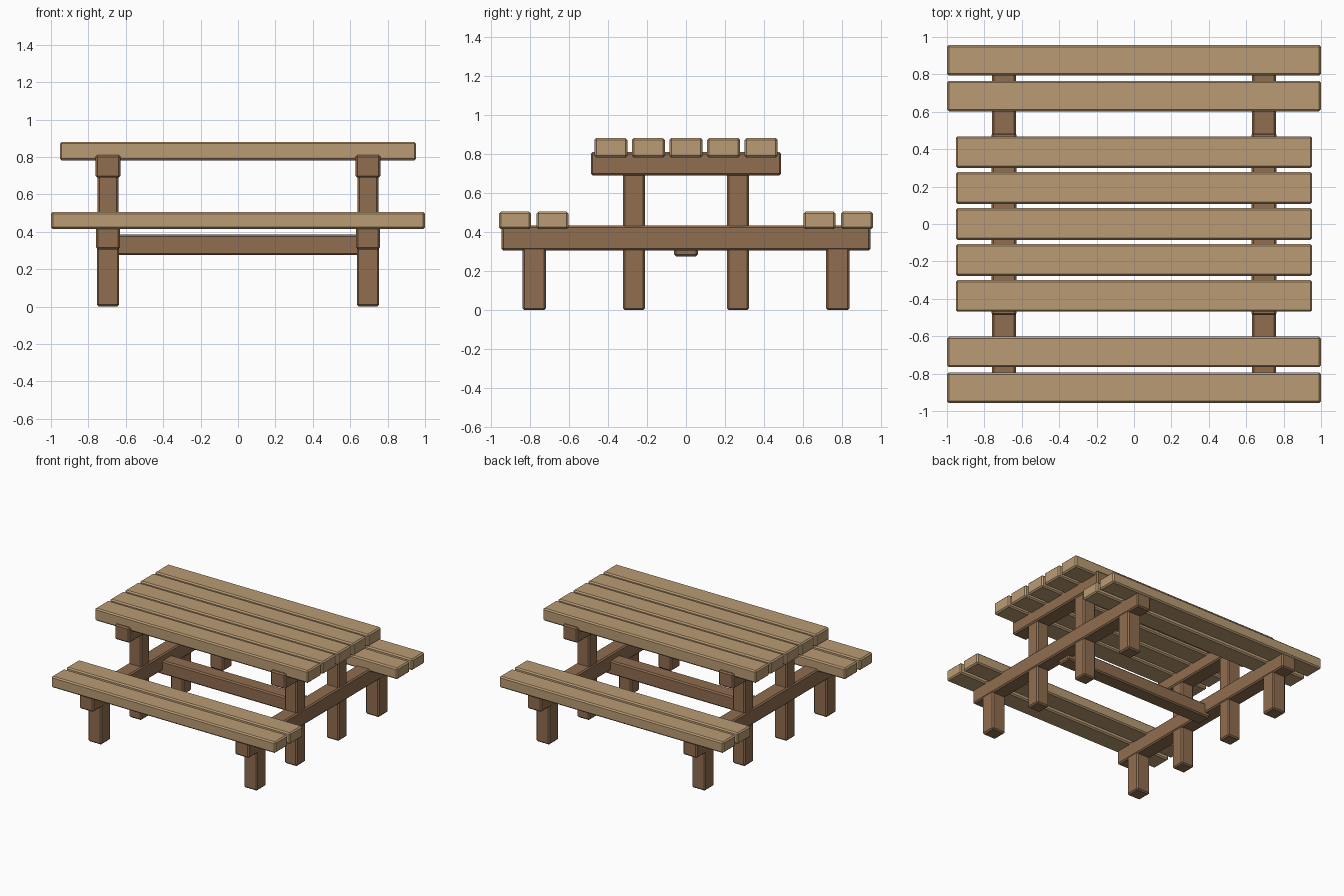
import bpy
import bmesh

if "Cube" in bpy.data.objects:
    bpy.data.objects.remove(bpy.data.objects["Cube"])


def material(name, color):
    m = bpy.data.materials.new(name)
    m.diffuse_color = (*color, 1)
    m.use_nodes = True
    m.node_tree.nodes["Principled BSDF"].inputs["Base Color"].default_value = m.diffuse_color
    return m


LIGHT = material("light_wood", (0.49, 0.33, 0.175))
DARK = material("dark_wood", (0.28, 0.155, 0.08))


def board(name, center, size, mat, bevel=0.01):
    """Box with chamfered edges."""
    bm = bmesh.new()
    bmesh.ops.create_cube(bm, size=1)
    bmesh.ops.scale(bm, vec=size, verts=bm.verts)
    bmesh.ops.bevel(bm, geom=bm.edges[:], offset=bevel, offset_type='OFFSET',
                    segments=1, affect='EDGES')
    bmesh.ops.recalc_face_normals(bm, faces=bm.faces)
    mesh = bpy.data.meshes.new(name)
    bm.to_mesh(mesh)
    bm.free()
    mesh.materials.append(mat)
    obj = bpy.data.objects.new(name, mesh)
    obj.location = center
    bpy.context.collection.objects.link(obj)
    return obj


# Table top planks
for i in range(-2, 3):
    board("table_plank", (0, i * 0.192, 0.831), (1.905, 0.17, 0.1), LIGHT)

# Bench seat planks
for side in (-1, 1):
    for y in (0.684, 0.875):
        board("bench_plank", (0, side * y, 0.46), (2.0, 0.163, 0.09), LIGHT)

# End frames: cross beams and legs
for sx in (-1, 1):
    x = sx * 0.695
    board("table_beam", (x, 0, 0.75), (0.132, 0.975, 0.122), DARK)
    board("bench_beam", (x, 0, 0.37), (0.126, 1.89, 0.128), DARK)
    for sy in (-1, 1):
        board("table_leg", (x, sy * 0.267, 0.36), (0.112, 0.112, 0.72), DARK)
        board("bench_leg", (x, sy * 0.777, 0.165), (0.12, 0.12, 0.33), DARK)

# Long stretcher between the end frames
board("stretcher", (0, 0, 0.33), (1.36, 0.122, 0.11), DARK)
